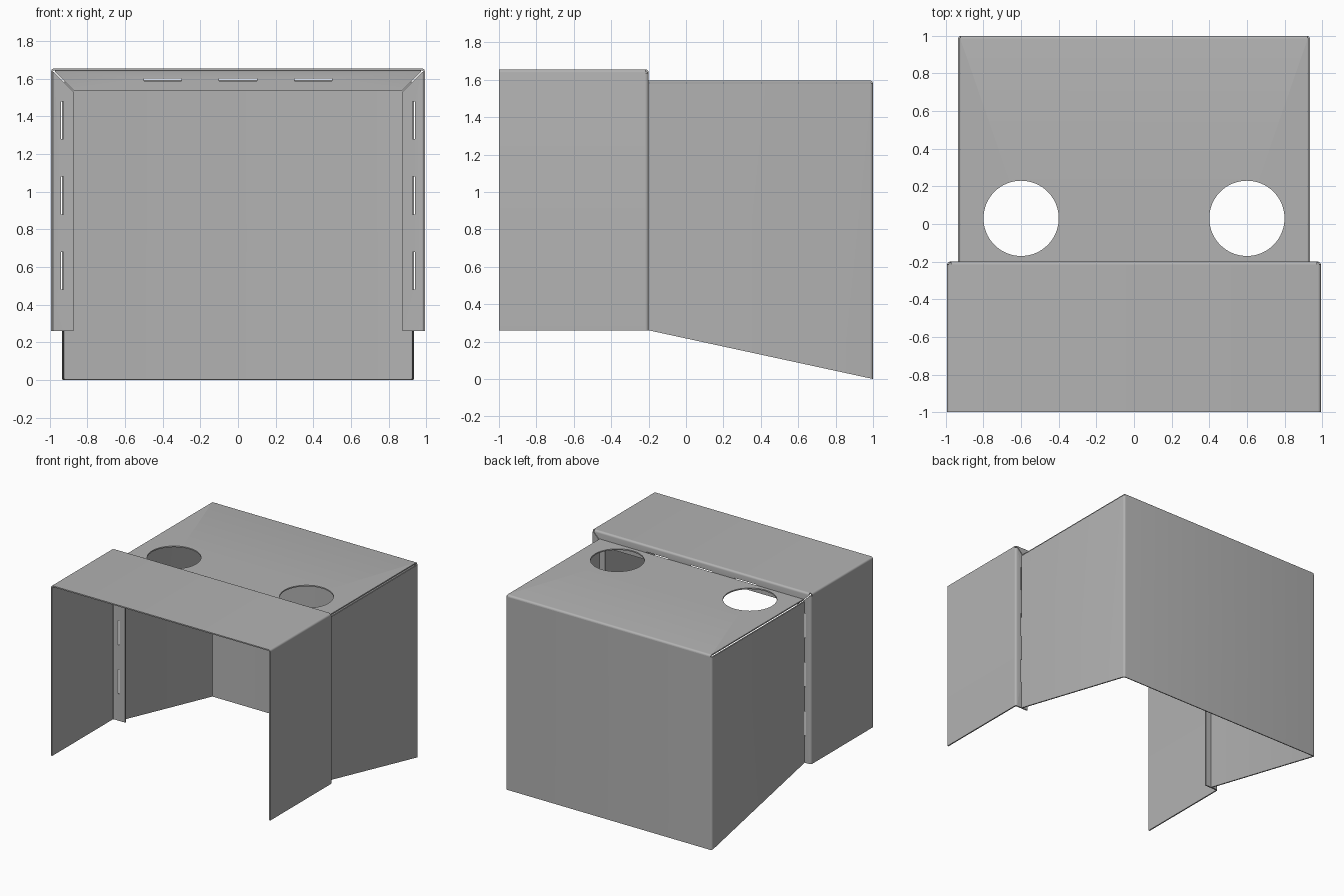
import bpy, bmesh, math
from mathutils import Vector

if "Cube" in bpy.data.objects:
    bpy.data.objects.remove(bpy.data.objects["Cube"])

T = 0.01       # sheet thickness
R = 0.016      # outer bend radius
W, H = 0.993, 1.655      # hood half width and top
BW, BH = 0.935, 1.595    # rear box half width and top
JOIN = -0.2    # where hood meets rear box
LOW = 0.26     # hood lower edge

metal = bpy.data.materials.new("grey sheet metal")
metal.diffuse_color = (0.45, 0.45, 0.45, 1)
metal.use_nodes = True
metal.node_tree.nodes["Principled BSDF"].inputs["Base Color"].default_value = metal.diffuse_color


def bent_sheet(path, steps=5):
    """Closed 2D outline of a sheet folded at right angles along its outer path."""
    p = [Vector(q) for q in path]
    dirs = [(b - a).normalized() for a, b in zip(p, p[1:])]
    outer, inner = [p[0]], [p[0] + dirs[1] * T]
    for c, u, v in zip(p[1:-1], dirs, dirs[1:]):
        centre = c - u * R + v * R
        for i in range(steps + 1):
            a = math.pi / 2 * i / steps
            d = u * math.sin(a) - v * math.cos(a)
            outer.append(centre + d * R)
            inner.append(centre + d * (R - T))
    outer.append(p[-1])
    inner.append(p[-1] - dirs[-2] * T)
    return outer + inner[::-1]


def prism(name, outline, end_a, end_b):
    """Join two copies of an outline, each placed in space by a function."""
    bm = bmesh.new()
    a = [bm.verts.new(end_a(*q)) for q in outline]
    b = [bm.verts.new(end_b(*q)) for q in outline]
    n = len(a)
    for i in range(n):
        j = (i + 1) % n
        bm.faces.new((a[i], a[j], b[j], b[i]))
    # cap the ends strip by strip, pairing outer and inner points
    for ring in (a, b):
        for i in range(n // 2 - 1):
            bm.faces.new((ring[i], ring[i + 1], ring[n - 2 - i], ring[n - 1 - i]))
    bmesh.ops.recalc_face_normals(bm, faces=bm.faces)
    me = bpy.data.meshes.new(name)
    bm.to_mesh(me)
    bm.free()
    ob = bpy.data.objects.new(name, me)
    bpy.context.collection.objects.link(ob)
    me.materials.append(metal)
    select(ob)
    bpy.ops.object.shade_smooth_by_angle(angle=math.radians(30))
    return ob


def select(ob):
    bpy.ops.object.select_all(action='DESELECT')
    ob.select_set(True)
    bpy.context.view_layer.objects.active = ob


def cut(ob, cutter):
    mod = ob.modifiers.new("cut", 'BOOLEAN')
    mod.operation, mod.object, mod.solver = 'DIFFERENCE', cutter, 'EXACT'
    select(ob)
    bpy.ops.object.modifier_apply(modifier=mod.name)
    bpy.data.objects.remove(cutter)


def slot(ob, centre, size):
    bpy.ops.mesh.primitive_cube_add(size=1, location=centre)
    cutter = bpy.context.object
    cutter.scale = size
    cutter.hide_render = True
    bpy.context.view_layer.update()
    cut(ob, cutter)


# Hood: open channel folded over the front
hood = bent_sheet([(-W, LOW), (-W, H), (W, H), (W, LOW)])
prism("hood", hood, lambda x, z: (x, -1, z), lambda x, z: (x, JOIN - R, z))

# Inward flanges at the back of the hood, mitred at the corners
flange = bent_sheet([(0, JOIN - R), (0, JOIN), (0.118, JOIN)])


def mitre(d):
    return max(d, R) + 0.004


for s, label in ((-1, "left"), (1, "right")):
    side = prism(label + "_flange", flange,
                 lambda d, y: (s * (W - d), y, LOW),
                 lambda d, y: (s * (W - d), y, H - mitre(d)))
    for z in (0.58, 0.98, 1.38):
        slot(side, (s * BW, JOIN, z), (0.013, 0.1, 0.2))
top = prism("top_flange", flange,
            lambda d, y: (-W + mitre(d), y, H - d),
            lambda d, y: (W - mitre(d), y, H - d))
for x in (-0.4, 0, 0.4):
    slot(top, (x, JOIN, BH), (0.2, 0.1, 0.013))


# Rear box: side walls folded from the back wall, lower edge sloping to the rear
def slope(y):
    return LOW * (1 - y) / (1 - JOIN)


walls = bent_sheet([(-BW, JOIN), (-BW, 1), (BW, 1), (BW, JOIN)])
prism("side_and_back_walls", walls,
      lambda x, y: (x, y, slope(y)), lambda x, y: (x, y, BH - R))

# Roof folded forward from the back wall, with two round holes
roof = bent_sheet([(1, BH - R), (1, BH), (JOIN, BH)])
roof_ob = prism("roof", roof,
                lambda y, z: (-BW + 0.012, y, z), lambda y, z: (BW - 0.012, y, z))
for x in (-0.6, 0.6):
    bpy.ops.mesh.primitive_cylinder_add(vertices=64, radius=0.2, depth=0.2,
                                        location=(x, 0.03, BH))
    cutter = bpy.context.object
    cutter.hide_render = True
    bpy.context.view_layer.update()
    cut(roof_ob, cutter)
